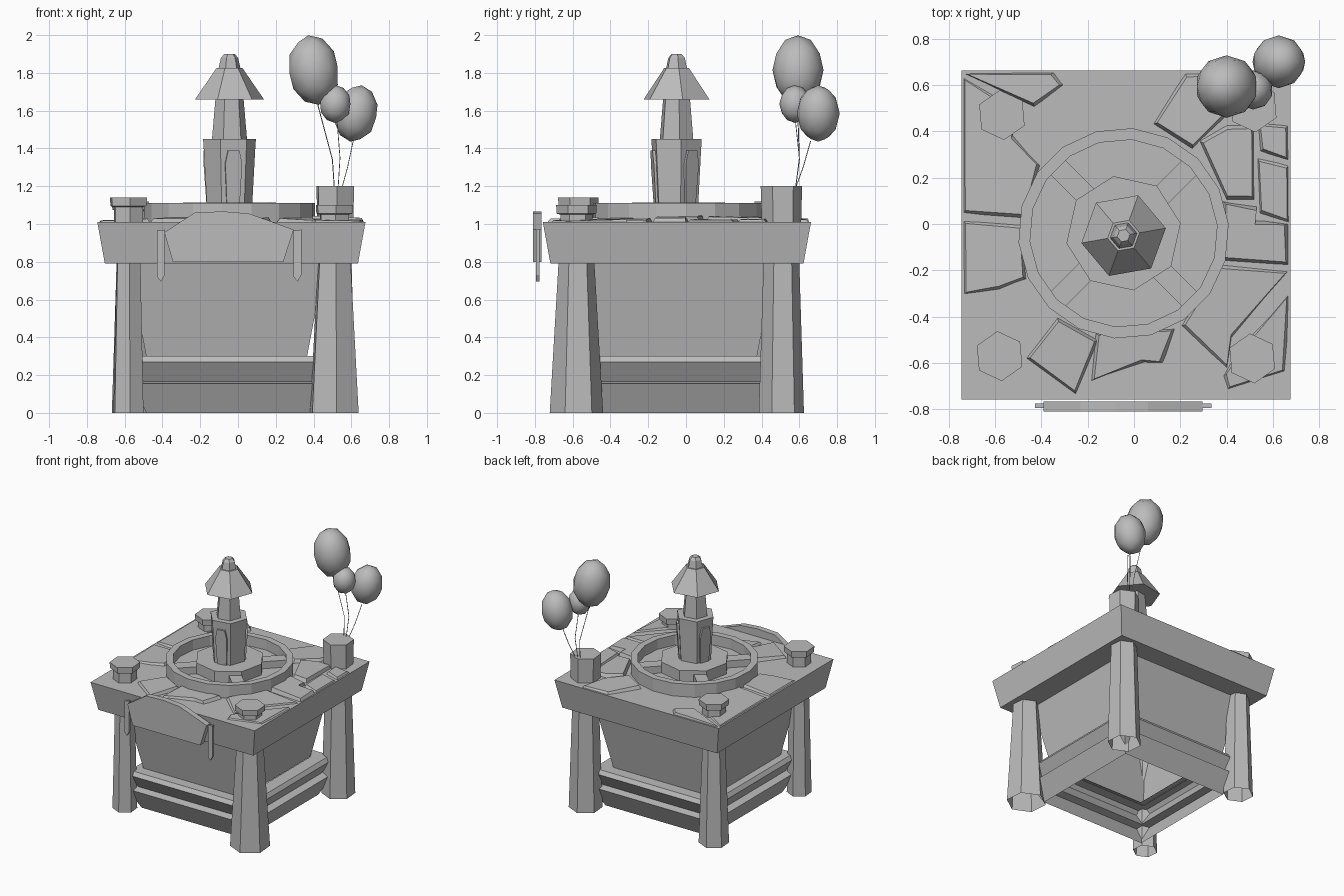
import bpy, bmesh, math
from mathutils import Vector, Matrix

default = bpy.data.objects.get("Cube")
if default:
    bpy.data.objects.remove(default)

# Single plain stone colour
STONE = (0.5, 0.5, 0.5, 1.0)
stone = bpy.data.materials.new("stone_grey")
stone.use_nodes = True
stone.diffuse_color = STONE
stone.node_tree.nodes["Principled BSDF"].inputs["Base Color"].default_value = STONE

MID = (-0.035, -0.048)
ROOT2 = math.sqrt(2)


def finish(name, bm, smooth=False):
    bmesh.ops.recalc_face_normals(bm, faces=bm.faces)
    mesh = bpy.data.meshes.new(name)
    bm.to_mesh(mesh)
    bm.free()
    for poly in mesh.polygons:
        poly.use_smooth = smooth
    mesh.materials.append(stone)
    obj = bpy.data.objects.new(name, mesh)
    bpy.context.collection.objects.link(obj)
    return obj


def loft(name, profile, sides, centre=MID, turn=0.0, bottom=True, top=True):
    """Stack regular polygons given as (radius, height)."""
    bm = bmesh.new()
    rings = []
    for radius, z in profile:
        ring = []
        for i in range(sides):
            a = math.radians(turn) + math.tau * i / sides
            ring.append(bm.verts.new((centre[0] + radius * math.cos(a),
                                      centre[1] + radius * math.sin(a), z)))
        rings.append(ring)
    for low, high in zip(rings, rings[1:]):
        for i in range(sides):
            j = (i + 1) % sides
            bm.faces.new((low[i], low[j], high[j], high[i]))
    if bottom:
        bm.faces.new(rings[0])
    if top:
        bm.faces.new(rings[-1])
    return finish(name, bm)


def square(name, profile, **options):
    return loft(name, [(half * ROOT2, z) for half, z in profile], 4, turn=45, **options)


def prism(name, lower, upper):
    """Join two matching outlines into a solid."""
    bm = bmesh.new()
    a = [bm.verts.new(p) for p in lower]
    b = [bm.verts.new(p) for p in upper]
    bm.faces.new(a)
    bm.faces.new(b)
    for i in range(len(a)):
        j = (i + 1) % len(a)
        bm.faces.new((a[i], a[j], b[j], b[i]))
    return finish(name, bm)


def front_plate(name, outline, y_front, y_back):
    prism(name, [(x, y_front, z) for x, z in outline], [(x, y_back, z) for x, z in outline])


# Table slab, tapered body and stepped base, both hollow and open below
square("table_slab", [(0.67, 0.79), (0.71, 1.01)])
square("tapered_body", [(0.425, 0.295), (0.52, 0.8)], centre=(-0.06, -0.05), bottom=False, top=False)
square("stepped_base", [(0.45, 0), (0.525, 0.155), (0.465, 0.165), (0.53, 0.27), (0.51, 0.3), (0.41, 0.3)],
       bottom=False, top=False)

# Hollow legs with flared caps: position, foot radius, neck radius, cap height
LEGS = {
    "front_right_leg": ((-0.58, -0.57), 0.088, 0.07, 1.14),
    "front_left_leg": ((0.51, -0.58), 0.142, 0.095, 1.10),
    "back_right_leg": ((-0.57, 0.47), 0.108, 0.08, 1.12),
    "back_left_leg": ((0.515, 0.505), 0.12, 0.095, 1.20),
}
for name, (spot, foot, neck, height) in LEGS.items():
    loft(name, [(foot, 0), (neck, 0.8)], 6, spot, turn=35, bottom=False)
    if "back_left" in name:
        loft("balloon_pot", [(0.105, 1.0), (0.11, height)], 6, spot, turn=35)
    else:
        loft(name.replace("leg", "cap"),
             [(0.085, 1.0), (0.085, height - 0.05), (0.105, height - 0.045), (0.108, height)],
             6, spot, turn=35)

# Broken paving slabs with bevelled edges, sloping gently away from the centre
PAVING = [
    [(-.74, .65), (-.43, .5), (-.3, .6), (-.34, .655)],
    [(.22, .655), (.08, .43), (.25, .32), (.4, .46), (.45, .655)],
    [(-.74, .02), (-.48, 0), (-.46, -.24), (-.58, -.29), (-.74, -.31)],
    [(-.33, -.4), (-.47, -.58), (-.25, -.74), (-.15, -.5)],
    [(-.17, -.47), (-.19, -.68), (.05, -.6), (.13, -.6), (.18, -.45)],
    [(.67, -.2), (.42, -.5), (.4, -.63), (.2, -.44), (.37, -.17)],
    [(.38, .1), (.53, .08), (.52, .02), (.67, 0), (.67, -.18), (.38, -.16)],
    [(.38, -.66), (.4, -.72), (.66, -.64), (.67, -.3), (.46, -.52)],
    [(.53, .29), (.54, .04), (.67, 0), (.67, .26)],
    [(.28, .36), (.4, .1), (.52, .1), (.52, .43), (.4, .43)],
    [(.53, .44), (.54, .31), (.67, .27), (.67, .43)],
    [(-.74, .64), (-.74, .04), (-.47, .02), (-.4, .25), (-.52, .39), (-.5, .5)],
]
for number, outline in enumerate(PAVING):
    lift = 1.062 - 0.005 * (number % 3)
    corners = [Vector((x, y, 1.0)) for x, y in outline]
    middle = sum(corners, Vector()) / len(corners)
    upper = []
    for corner in corners:
        p = corner + (middle - corner).normalized() * 0.022
        upper.append((p.x, p.y, max(1.016, lift - 0.045 * p.xy.length)))
    prism("paving_slab", corners, upper)

# Round basin with hub and four spokes
POOL = (-0.045, -0.04)
loft("basin_rim", [(0.455, 1.0), (0.455, 1.11), (0.405, 1.11), (0.405, 1.03)], 18, POOL, turn=5)
loft("basin_hub", [(0.25, 1.02), (0.25, 1.115)], 8, POOL, turn=10)
for quarter in range(4):
    spin = Matrix.Translation((*POOL, 0)) @ Matrix.Rotation(math.radians(45 + 90 * quarter), 4, 'Z')
    foot = [(0.2, -0.045), (0.415, -0.045), (0.415, 0.045), (0.2, 0.045)]
    prism("basin_spoke", [spin @ Vector((x, y, 1.02)) for x, y in foot],
          [spin @ Vector((x, y, 1.085)) for x, y in foot])

# Central column, lantern shaft, roof and finial
TOWER = (-0.045, -0.05)
TURN = 10
loft("lower_column", [(0.122, 1.1), (0.138, 1.39), (0.142, 1.45)], 6, TOWER, turn=TURN)
loft("upper_column", [(0.095, 1.44), (0.075, 1.67)], 6, TOWER, turn=TURN)
loft("roof", [(0.185, 1.66), (0.07, 1.825)], 6, TOWER, turn=TURN)
loft("finial", [(0.06, 1.82), (0.046, 1.88), (0.028, 1.9)], 6, TOWER, turn=TURN)

# Shield panels on alternate column faces
for side in range(0, 6, 2):
    spin = (Matrix.Translation((*TOWER, 0))
            @ Matrix.Rotation(math.radians(TURN + 30 + 60 * side), 4, 'Z'))
    shape = [(-0.035, 1.115), (0.035, 1.115), (0.045, 1.32), (0.03, 1.39), (-0.03, 1.39), (-0.045, 1.32)]
    prism("column_panel", [spin @ Vector((0.09, y, z)) for y, z in shape],
          [spin @ Vector((0.117 + 0.06 * (z - 1.1), y, z)) for y, z in shape])

# Front sign board with hanging pegs
front_plate("sign_board", [(-0.39, 0.955), (-0.23, 1.06), (-0.08, 1.067), (0.06, 1.055),
                           (0.295, 0.97), (0.24, 0.8), (-0.345, 0.8)], -0.81, -0.765)
for x in (-0.408, 0.315):
    front_plate("sign_peg", [(x - 0.02, 0.965), (x + 0.02, 0.97), (x + 0.02, 0.73),
                             (x, 0.695), (x - 0.02, 0.72)], -0.793, -0.775)


# Balloons and their strings
def balloon(name, centre, radius, height, tilt):
    bm = bmesh.new()
    bmesh.ops.create_icosphere(bm, subdivisions=2, radius=1)
    place = (Matrix.Translation(centre) @ Matrix.Rotation(tilt, 4, 'Y')
             @ Matrix.Diagonal((radius, radius, height, 1)))
    bmesh.ops.transform(bm, matrix=place, verts=bm.verts)
    finish(name, bm, smooth=True)


def string(name, points):
    curve = bpy.data.curves.new(name, 'CURVE')
    curve.dimensions = '3D'
    curve.bevel_depth = 0.0025
    curve.bevel_resolution = 0
    spline = curve.splines.new('POLY')
    spline.points.add(len(points) - 1)
    for point, co in zip(spline.points, points):
        point.co = (*co, 1)
    curve.materials.append(stone)
    bpy.context.collection.objects.link(bpy.data.objects.new(name, curve))


balloon("large_balloon", (0.4, 0.593, 1.815), 0.135, 0.186, -0.15)
balloon("medium_balloon", (0.625, 0.7, 1.585), 0.114, 0.152, 0.2)
balloon("small_balloon", (0.515, 0.578, 1.635), 0.084, 0.1, 0)
string("large_balloon_string", [(0.42, 0.59, 1.64), (0.5, 0.6, 1.34), (0.51, 0.58, 1.19)])
string("medium_balloon_string", [(0.61, 0.66, 1.44), (0.58, 0.62, 1.3), (0.55, 0.58, 1.19)])
string("small_balloon_string", [(0.525, 0.58, 1.54), (0.54, 0.6, 1.35), (0.53, 0.58, 1.19)])
